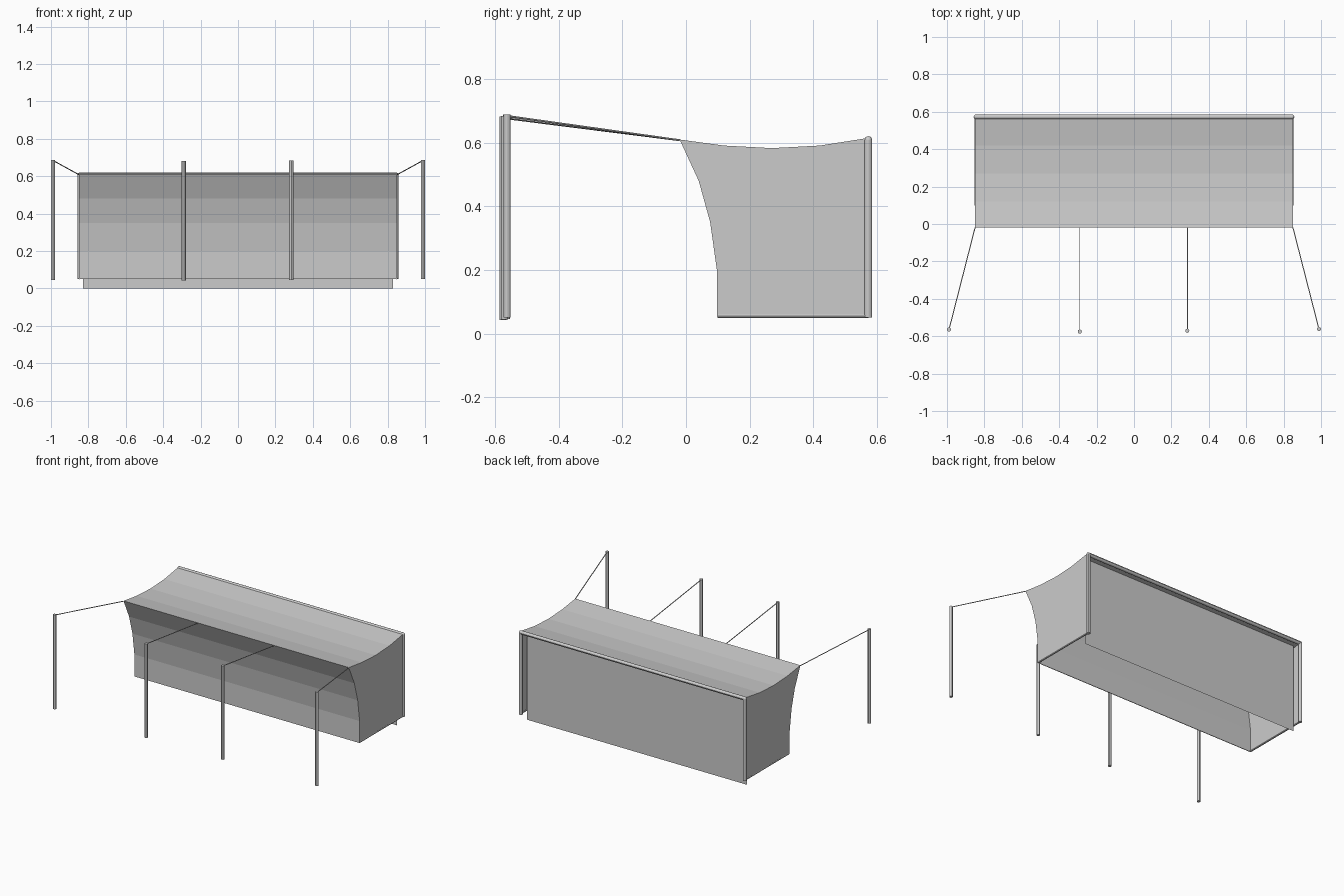
import bpy
from mathutils import Vector

if "Cube" in bpy.data.objects:
    bpy.data.objects.remove(bpy.data.objects["Cube"])


def mesh_object(name, verts, faces):
    me = bpy.data.meshes.new(name)
    me.from_pydata(verts, [], faces)
    ob = bpy.data.objects.new(name, me)
    bpy.context.collection.objects.link(ob)
    return ob


def rod(name, a, b, radius, sides=12):
    a, b = Vector(a), Vector(b)
    d = b - a
    bpy.ops.mesh.primitive_cylinder_add(vertices=sides, radius=radius,
                                        depth=d.length, location=(a + b) / 2)
    ob = bpy.context.object
    ob.name = name
    ob.rotation_euler = d.to_track_quat('Z', 'Y').to_euler()
    bpy.ops.object.shade_smooth_by_angle()
    return ob


def knob(name, loc, radius):
    bpy.ops.mesh.primitive_uv_sphere_add(segments=12, ring_count=8,
                                         radius=radius, location=loc)
    ob = bpy.context.object
    ob.name = name
    bpy.ops.object.shade_smooth_by_angle()


W = 0.85
BACK, BASE, TOP = 0.573, 0.05, 0.61

# Canopy: front wall and sagging roof as one faceted strip, closed by two sides
profile = [(0.097, BASE), (0.097, 0.20), (0.076, 0.35), (0.04, 0.48), (-0.02, TOP),
           (0.12, 0.591), (0.27, 0.583), (0.42, 0.591), (BACK, 0.615)]
n = len(profile)
verts = [(s * W, y, z) for s in (-1, 1) for y, z in profile]
verts += [(-W, BACK, BASE), (W, BACK, BASE)]
faces = [(i, i + n, i + n + 1, i + 1) for i in range(n - 1)]
faces.append(tuple(range(n)) + (2 * n,))
faces.append((2 * n + 1,) + tuple(range(2 * n - 1, n - 1, -1)))
canopy = mesh_object("canopy", verts, faces)
thick = canopy.modifiers.new("cloth", 'SOLIDIFY')
thick.thickness = 0.006
thick.offset = -1

# Back panel, hanging just inside the rear frame down to the ground
P, PY = 0.83, 0.53
mesh_object("back_panel", [(-P, PY, 0), (P, PY, 0), (P, PY, 0.6), (-P, PY, 0.6)],
            [(3, 2, 1, 0)])

# Rear frame: top rail with rounded corners and two posts
R = 0.0125
rod("rear_rail", (-W + 0.005, BACK, 0.608), (W - 0.005, BACK, 0.608), R)
for s, side in ((-1, "left"), (1, "right")):
    x = s * (W - 0.005)
    rod("rear_post_" + side, (x, BACK, BASE), (x, BACK, 0.608), R)
    knob("rear_corner_" + side, (x, BACK, 0.608), R)
    rod("side_hem_" + side, (s * (W - 0.004), 0.1, 0.055),
        (s * (W - 0.004), BACK, 0.055), 0.006, 8)

# Front poles with guy ropes to the canopy's leading edge
for i, (x, y, z0, z1, rx) in enumerate([(-0.989, -0.564, 0.046, 0.688, -W),
                                        (-0.29, -0.575, 0.042, 0.682, -0.29),
                                        (0.285, -0.571, 0.045, 0.684, 0.285),
                                        (0.989, -0.562, 0.05, 0.688, W)]):
    rod(f"front_pole_{i}", (x, y, z0), (x, y, z1), 0.011)
    rod(f"guy_rope_{i}", (x, y, z1 - 0.004), (rx, -0.02, TOP - 0.002), 0.003, 6)
